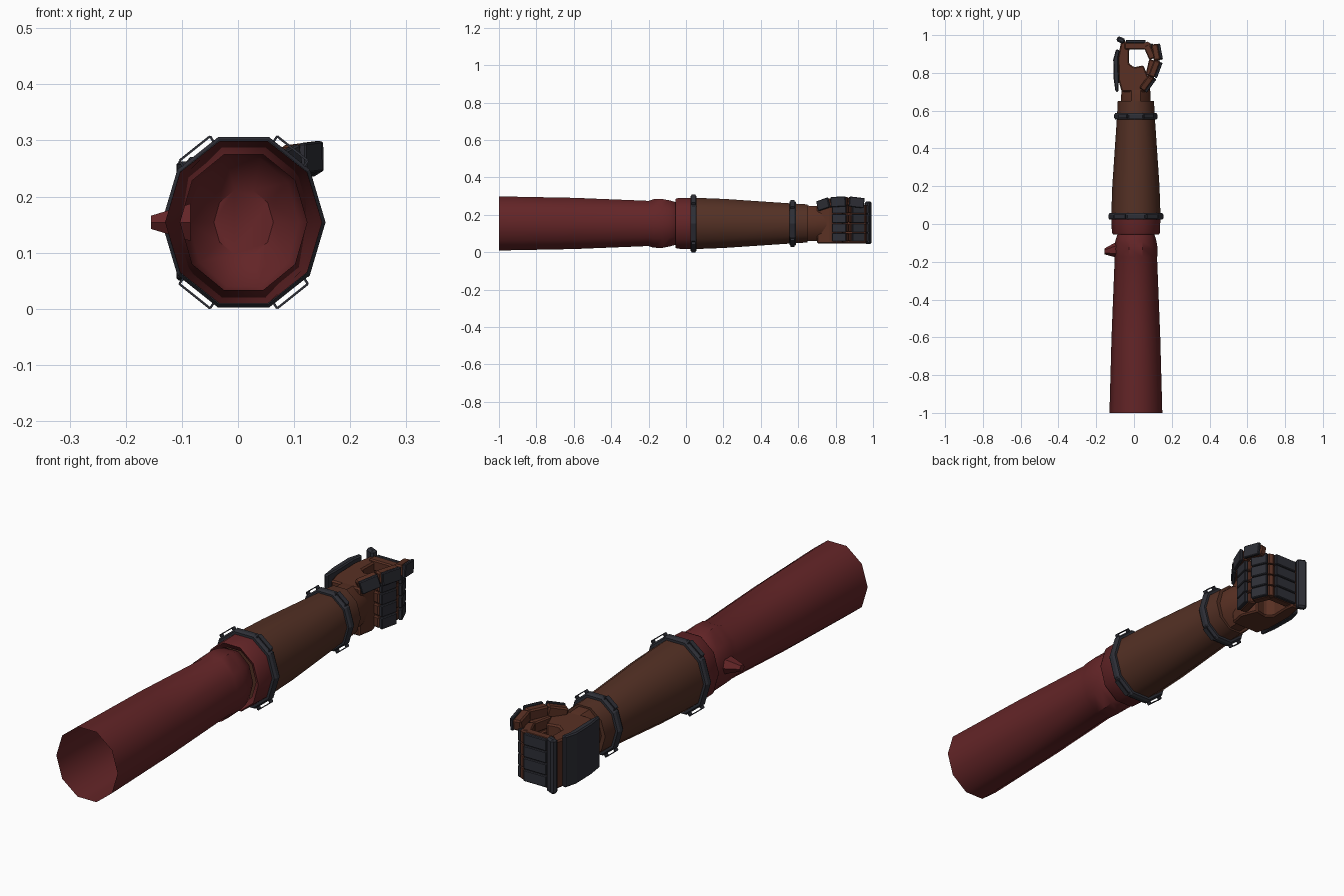
import bpy, bmesh, math
from mathutils import Vector, Matrix

cube = bpy.data.objects.get("Cube")
if cube:
    bpy.data.objects.remove(cube, do_unlink=True)

CX, CZ, SIDES = 0.01, 0.154, 10


def material(name, rgb):
    m = bpy.data.materials.new(name)
    m.use_nodes = True
    m.diffuse_color = (*rgb, 1)
    m.node_tree.nodes["Principled BSDF"].inputs["Base Color"].default_value = (*rgb, 1)
    return m


RED = material("dark_red_cloth", (0.125, 0.018, 0.02))
BROWN = material("brown_leather", (0.088, 0.03, 0.018))
SKIN = material("glove_brown", (0.1, 0.03, 0.017))
DARK = material("dark_metal", (0.027, 0.028, 0.037))


def finish(name, bm, mat, bevel=0, smooth=False):
    bmesh.ops.recalc_face_normals(bm, faces=bm.faces)
    mesh = bpy.data.meshes.new(name)
    bm.to_mesh(mesh)
    bm.free()
    mesh.materials.append(mat)
    ob = bpy.data.objects.new(name, mesh)
    bpy.context.collection.objects.link(ob)
    if bevel:
        mod = ob.modifiers.new("soft_edges", "BEVEL")
        mod.width, mod.segments = bevel, 1
    if smooth:
        bpy.ops.object.select_all(action='DESELECT')
        ob.select_set(True)
        bpy.context.view_layer.objects.active = ob
        bpy.ops.object.shade_smooth_by_angle(angle=math.radians(40))
    return ob


def loft(name, sections, mat, cap_start=True, cap_end=True, closed=False, smooth=True):
    """Ten-sided tube along y through (y, x radius, z radius) sections."""
    bm = bmesh.new()
    rings = []
    for y, rx, rz in sections:
        angles = [2 * math.pi * i / SIDES for i in range(SIDES)]
        rings.append([bm.verts.new((CX + rx * math.cos(t), y, CZ + rz * math.sin(t)))
                      for t in angles])
    pairs = list(zip(rings, rings[1:]))
    if closed:
        pairs.append((rings[-1], rings[0]))
    for p, q in pairs:
        for i in range(SIDES):
            j = (i + 1) % SIDES
            bm.faces.new((p[i], p[j], q[j], q[i]))
    if not closed:
        if cap_start:
            bm.faces.new(rings[0])
        if cap_end:
            bm.faces.new(rings[-1])
    return finish(name, bm, mat, smooth=smooth)


def bar(name, a, b, height, thick, mat, offset=0, up=(0, 0, 1), bevel=0):
    """Box from a to b, shifted sideways by offset."""
    a, b, up = Vector(a), Vector(b), Vector(up)
    d = (b - a).normalized()
    n = up.cross(d).normalized()
    u = d.cross(n)
    basis = Matrix((d, n, u)).transposed().to_4x4()
    size = Matrix.Diagonal(((b - a).length, thick, height, 1))
    bm = bmesh.new()
    bmesh.ops.create_cube(bm, size=1,
                          matrix=Matrix.Translation((a + b) / 2 + n * offset) @ basis @ size)
    return finish(name, bm, mat, bevel)


def prism(name, outline, z0, z1, mat, bevel=0):
    bm = bmesh.new()
    face = bm.faces.new([bm.verts.new((x, y, z0)) for x, y in outline])
    ext = bmesh.ops.extrude_face_region(bm, geom=[face])
    top = [v for v in ext["geom"] if isinstance(v, bmesh.types.BMVert)]
    bmesh.ops.translate(bm, verts=top, vec=(0, 0, z1 - z0))
    return finish(name, bm, mat, bevel)


# Upper sleeve, open at the shoulder and domed at the elbow
loft("upper_sleeve", [(-1, 0.14, 0.152), (-0.6, 0.129, 0.144), (-0.2, 0.113, 0.127),
                      (-0.175, 0.113, 0.136), (-0.13, 0.115, 0.138), (-0.09, 0.109, 0.13),
                      (-0.055, 0.098, 0.12), (-0.01, 0.053, 0.06)], RED, cap_start=False)

# Elbow spur
bm = bmesh.new()
bmesh.ops.create_cone(bm, cap_ends=True, segments=6, radius1=0.045, radius2=0.016, depth=0.07,
                      matrix=Matrix.Translation((-0.12, -0.135, CZ))
                      @ Matrix.Rotation(-math.pi / 2, 4, 'Y'))
for v in bm.verts:
    v.co.z = CZ + (v.co.z - CZ) * 0.85
    if v.co.x < -0.12:
        v.co.y -= 0.01
finish("elbow_spur", bm, RED)

# Forearm: cuff, bracer, wrist
loft("elbow_cuff", [(0.03, 0.1, 0.115), (-0.04, 0.1, 0.115), (-0.055, 0.122, 0.138),
                    (-0.045, 0.127, 0.142), (0.03, 0.13, 0.144)], RED)
loft("bracer", [(0.025, 0.131, 0.145), (0.2, 0.125, 0.138), (0.57, 0.1, 0.112),
                (0.65, 0.096, 0.107)], BROWN)
loft("wrist", [(0.64, 0.079, 0.1), (0.7, 0.077, 0.098), (0.75, 0.068, 0.085)], SKIN)

# Bracer rings, each with four thin loops
for label, y, rx, rz in (("elbow", 0.04, 0.131, 0.145), ("wrist", 0.57, 0.1, 0.112)):
    profile = [(-0.017, -0.002), (-0.017, 0.009), (-0.008, 0.015),
               (0.008, 0.015), (0.017, 0.009), (0.017, -0.002)]
    loft(label + "_ring", [(y + dy, rx + dr, rz + dr) for dy, dr in profile], DARK,
         closed=True, smooth=False)
    for k, edge in enumerate((1, 3, 6, 8)):
        p, q = [Vector((CX + (rx + 0.013) * math.cos(t), y, CZ + (rz + 0.013) * math.sin(t)))
                for t in (edge * math.pi / 5, (edge + 1) * math.pi / 5)]
        out = ((p + q) / 2 - Vector((CX, y, CZ))).normalized() * 0.012
        ends = [p.lerp(q, 0.12), p.lerp(q, 0.88)]
        name = f"{label}_loop_{k + 1}"
        bar(name, ends[0] + out, ends[1] + out, 0.02, 0.004, DARK, up=(0, 1, 0))
        for s, e in enumerate(ends):
            bar(f"{name}_leg_{s + 1}", e - out * 0.3, e + out, 0.02, 0.004, DARK, up=(0, 1, 0))

# Palm curling around an open grip
prism("palm", [(-0.065, 0.7), (0.065, 0.7), (0.078, 0.77), (0.05, 0.84), (0.0, 0.83),
               (-0.027, 0.85), (-0.025, 0.925), (-0.03, 0.965), (-0.068, 0.965),
               (-0.085, 0.88), (-0.082, 0.76)], 0.047, 0.245, SKIN, 0.006)

# Back-of-hand plate and knuckle bar
prism("hand_back_plate", [(-0.083, 0.7), (-0.08, 0.76), (-0.083, 0.88), (-0.075, 0.92),
                          (-0.095, 0.925), (-0.11, 0.87), (-0.108, 0.77), (-0.098, 0.7)],
      0.05, 0.262, DARK, 0.005)
bar("knuckle_bar", (-0.09, 0.983, 0.157), (-0.05, 0.965, 0.157), 0.226, 0.029, DARK, bevel=0.008)

# Four curled fingers with plates on their outer side
joints = [((-0.05, 0.942), (0.066, 0.942)), ((0.066, 0.948), (0.098, 0.875)),
          ((0.098, 0.868), (0.078, 0.785))]
for row in range(4):
    z = 0.08 + row * 0.05
    for part, (a, b) in zip(("base", "middle", "tip"), joints):
        name = f"finger_{row + 1}_{part}"
        a, b = Vector((*a, z)), Vector((*b, z))
        bar(name, a, b, 0.046, 0.036, SKIN, bevel=0.005)
        bar(name + "_plate", a.lerp(b, 0.06), a.lerp(b, 0.96), 0.047, 0.016, DARK,
            offset=0.025, bevel=0.003)
    bmk = bmesh.new()
    bmesh.ops.create_cone(bmk, cap_ends=True, segments=8, radius1=0.022, radius2=0.022,
                          depth=0.044, matrix=Matrix.Translation((0.07, 0.943, z)))
    finish(f"finger_{row + 1}_joint", bmk, SKIN)

# Thumb arching over the top of the fingers
path = [(0.045, 0.715, 0.245), (0.092, 0.78, 0.268), (0.124, 0.865, 0.272), (0.108, 0.95, 0.262)]
for i, part in enumerate(("base", "middle", "tip")):
    a, b = Vector(path[i]), Vector(path[i + 1])
    bar("thumb_" + part, a, b, 0.046, 0.036, SKIN, bevel=0.006)
    bar(f"thumb_{part}_plate", a.lerp(b, 0.04), a.lerp(b, 0.97), 0.054, 0.014, DARK,
        offset=-0.023, bevel=0.003)
